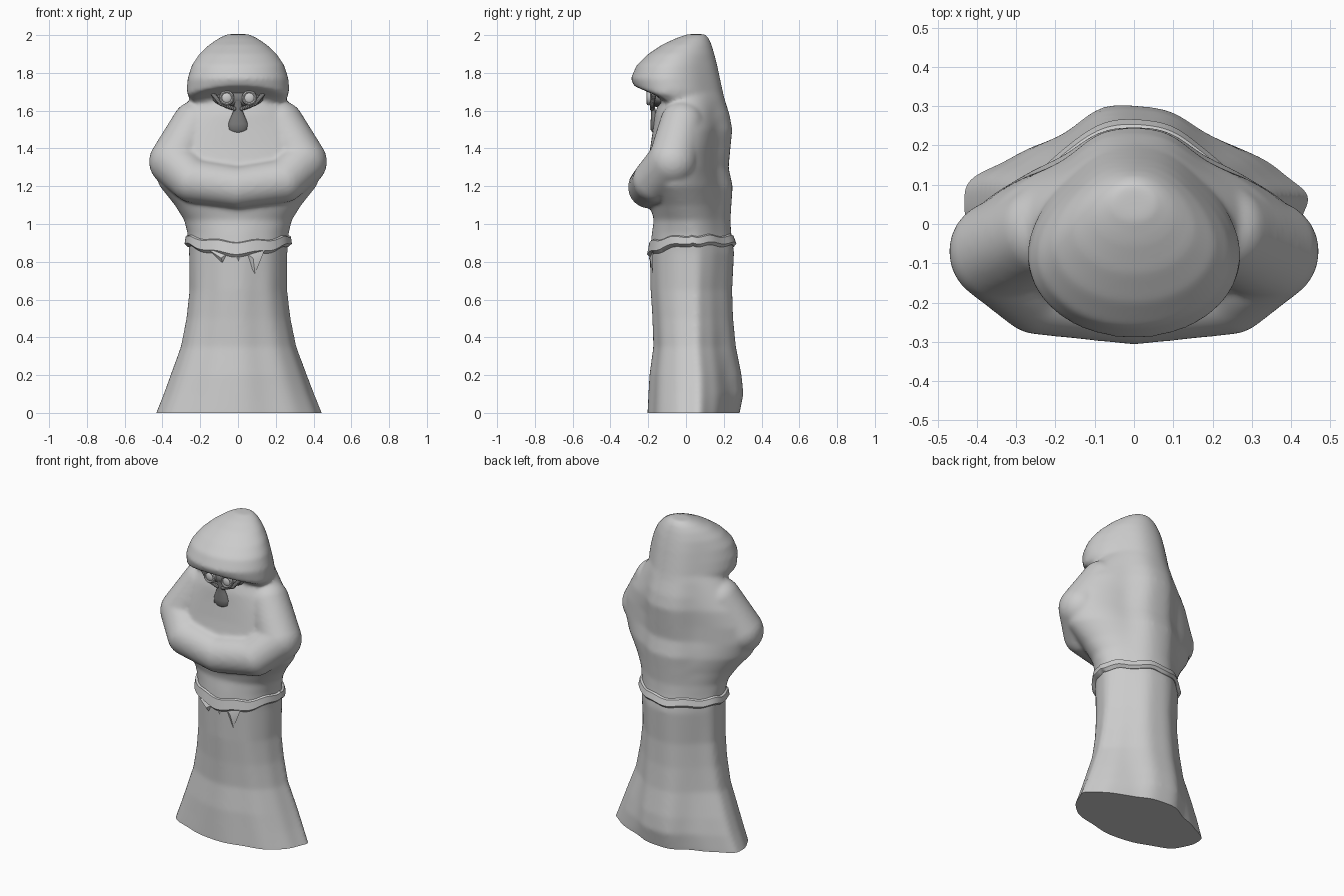
import bpy, bmesh, math
from mathutils import Vector

if "Cube" in bpy.data.objects:
    bpy.data.objects.remove(bpy.data.objects["Cube"])


def material(name, v):
    m = bpy.data.materials.new(name)
    m.diffuse_color = (v, v, v, 1)
    m.use_nodes = True
    m.node_tree.nodes["Principled BSDF"].inputs["Base Color"].default_value = m.diffuse_color
    return m


STONE = material("pale grey", 0.6)
DARK = material("dark grey", 0.2)
N = 96


def section(z, hw, yc, yf, yb, bump, fold, grow=0.0):
    """Closed ring: half ellipses front and back, back ridge and cloth folds."""
    pts = []
    for i in range(N):
        a = 2 * math.pi * i / N
        c, s = math.cos(a), math.sin(a)
        f = 1 + fold * (math.sin(7 * a + 0.6) + 0.5 * math.sin(12 * a))
        x = (hw + grow) * c * f
        if s < 0:
            y = yc + (yc - yf + grow) * s * f
        else:
            y = yc + (yb - bump - yc + grow) * s ** 1.1 * f
            y += bump * math.exp(-(x / 0.15) ** 4) * s
        pts.append(Vector((x, y, z)))
    return pts


def loft(bm, rings, closed=False):
    """Skin a list of rings; cap the ends, or join last to first when closed."""
    vs = [[bm.verts.new(p) for p in r] for r in rings]
    n = len(vs[0])
    for k in range(len(vs) if closed else len(vs) - 1):
        lo, hi = vs[k], vs[(k + 1) % len(vs)]
        for i in range(n):
            j = (i + 1) % n
            bm.faces.new((lo[i], lo[j], hi[j], hi[i]))
    if not closed:
        bm.faces.new(vs[0][::-1])
        bm.faces.new(vs[-1])


def finish(bm, name, mat, angle=40):
    bmesh.ops.recalc_face_normals(bm, faces=bm.faces[:])
    me = bpy.data.meshes.new(name)
    bm.to_mesh(me)
    bm.free()
    ob = bpy.data.objects.new(name, me)
    bpy.context.collection.objects.link(ob)
    me.materials.append(mat)
    bpy.ops.object.select_all(action='DESELECT')
    ob.select_set(True)
    bpy.context.view_layer.objects.active = ob
    bpy.ops.object.shade_smooth_by_angle(angle=math.radians(angle))
    return ob


def ball(bm, loc, scale):
    r = bmesh.ops.create_uvsphere(bm, u_segments=24, v_segments=14, radius=1)
    for v in r["verts"]:
        v.co = Vector(loc) + Vector([v.co[i] * scale[i] for i in range(3)])


def tube(bm, path):
    """Overlapping balls along (x, y, z, radius) points."""
    for p, q in zip(path, path[1:]):
        for k in range(9):
            t = k / 8
            x, y, z, r = [a + (b - a) * t for a, b in zip(p, q)]
            ball(bm, (x, y, z), (r, r, r))


# Skirt and torso: z, half width, widest y, front y, back y, back ridge, folds
BODY = [
    (-0.06, 0.46, 0.05, -0.20, 0.27, 0.05, 0.018),
    (0.00, 0.437, 0.05, -0.20, 0.285, 0.05, 0.018),
    (0.10, 0.397, 0.05, -0.195, 0.305, 0.06, 0.018),
    (0.20, 0.36, 0.05, -0.19, 0.295, 0.06, 0.016),
    (0.35, 0.305, 0.04, -0.17, 0.265, 0.05, 0.016),
    (0.50, 0.275, 0.04, -0.175, 0.25, 0.04, 0.014),
    (0.65, 0.258, 0.04, -0.185, 0.245, 0.04, 0.012),
    (0.85, 0.26, 0.04, -0.19, 0.255, 0.03, 0.008),
    (0.95, 0.268, 0.03, -0.18, 0.24, 0.03, 0.004),
    (1.02, 0.285, 0.01, -0.17, 0.235, 0.03, 0),
    (1.10, 0.335, -0.02, -0.19, 0.24, 0.04, 0),
    (1.20, 0.415, -0.06, -0.22, 0.247, 0.05, 0),
    (1.30, 0.45, -0.06, -0.21, 0.225, 0.05, 0),
    (1.40, 0.435, -0.05, -0.19, 0.235, 0.06, 0),
    (1.50, 0.38, -0.03, -0.175, 0.245, 0.06, 0),
    (1.58, 0.315, -0.01, -0.165, 0.23, 0.05, 0),
    (1.66, 0.255, 0.0, -0.14, 0.205, 0.03, 0),
    (1.74, 0.20, 0.0, -0.12, 0.185, 0.02, 0),
]
# Hood with overhanging brow
HOOD = [
    (1.63, 0.235, -0.04, -0.13, 0.20, 0.03, 0),
    (1.67, 0.262, -0.06, -0.17, 0.20, 0.03, 0),
    (1.71, 0.272, -0.08, -0.275, 0.193, 0.03, 0),
    (1.77, 0.267, -0.09, -0.292, 0.18, 0.03, 0),
    (1.84, 0.245, -0.08, -0.262, 0.165, 0.03, 0),
    (1.90, 0.205, -0.05, -0.20, 0.15, 0.02, 0),
    (1.95, 0.152, -0.01, -0.125, 0.135, 0.01, 0),
    (1.985, 0.10, 0.03, -0.05, 0.12, 0, 0),
    (2.005, 0.055, 0.055, 0.01, 0.10, 0, 0),
]


def at_height(z):
    for p, q in zip(BODY, BODY[1:]):
        if p[0] <= z <= q[0]:
            t = (z - p[0]) / (q[0] - p[0])
            return [a + (b - a) * t for a, b in zip(p, q)]


bm = bmesh.new()
loft(bm, [section(*k) for k in BODY])
rings = [section(*k) for k in HOOD]
for r in rings[:3]:                      # brow edge arches up over the face
    for p in r:
        if p.y < -0.1:
            p.z += 0.02 - 0.6 * min(abs(p.x), 0.26) ** 2
loft(bm, rings)
for s in (-1, 1):                        # folded arms in wide sleeves
    tube(bm, [(s * 0.23, -0.02, 1.53, 0.12), (s * 0.34, -0.07, 1.33, 0.132),
              (s * 0.24, -0.165, 1.23, 0.118), (0, -0.195, 1.195, 0.113)])
robe = finish(bm, "robe_source", STONE)

# Fuse the parts into one soft surface and cut the base flat
rm = robe.modifiers.new("fuse", 'REMESH')
rm.mode, rm.voxel_size = 'VOXEL', 0.011
sm = robe.modifiers.new("soften", 'SMOOTH')
sm.factor, sm.iterations = 0.5, 10
dg = bpy.context.evaluated_depsgraph_get()
bm = bmesh.new()
bm.from_mesh(robe.evaluated_get(dg).to_mesh())
bpy.data.objects.remove(robe)
cut = bmesh.ops.bisect_plane(bm, geom=bm.verts[:] + bm.edges[:] + bm.faces[:],
                             plane_co=(0, 0, 0), plane_no=(0, 0, -1), clear_outer=True)
rim = [e for e in cut["geom_cut"] if isinstance(e, bmesh.types.BMEdge)]
bmesh.ops.holes_fill(bm, edges=rim, sides=0)
finish(bm, "hooded_robe", STONE, 50)

# Belt: a band that dips towards the front
bm = bmesh.new()
rings = []
for z, grow in ((0.945, -0.01), (0.935, 0.012), (0.90, 0.02), (0.885, 0.004), (0.88, -0.02)):
    ring = section(*at_height(z), grow=grow)
    for i, p in enumerate(ring):
        front = max(0, -math.sin(2 * math.pi * i / N))
        drop = 0.03 if z > 0.92 else 0.055
        p.z -= drop * front ** 2 + 0.006 * math.sin(i * 0.55)
    rings.append(ring)
loft(bm, rings, closed=True)
finish(bm, "belt", STONE, 30)

# Loose cloth points hanging under the belt
bm = bmesh.new()
for x, w, tip in ((-0.09, 0.06, 0.79), (0.0, 0.06, 0.765), (0.08, 0.06, 0.735)):
    y = -0.178 + 0.5 * x * x
    corner = [(x - w, y, 0.86), (x + w, y, 0.86), (x + 0.01, y, tip), (x, y - 0.018, 0.82)]
    v = [bm.verts.new(c) for c in corner]
    for f in ((0, 2, 3), (2, 1, 3), (1, 0, 3), (0, 1, 2)):
        bm.faces.new([v[i] for i in f])
finish(bm, "belt_tails", STONE)

# Shadowed face inside the hood
bm = bmesh.new()
ball(bm, (0, -0.135, 1.665), (0.135, 0.055, 0.05))
finish(bm, "face", DARK)

# Goggle rims and lenses
for s, side in ((-1, "left"), (1, "right")):
    bm = bmesh.new()
    c = Vector((s * 0.06, -0.197, 1.668))
    ring = []
    for k in range(24):
        a = 2 * math.pi * k / 24
        d = Vector((math.cos(a), 0, math.sin(a)))
        ring.append([c + d * (0.032 + 0.008 * math.cos(b)) + Vector((0, 0.012 * math.sin(b), 0))
                     for b in (math.pi * j / 4 for j in range(8))])
    loft(bm, ring, closed=True)
    finish(bm, side + "_eye_rim", STONE)
    bm = bmesh.new()
    ball(bm, c, (0.028, 0.012, 0.028))
    finish(bm, side + "_eye", STONE)

# Long snout hanging from the face
bm = bmesh.new()
rings = []
for z, r, y in ((1.65, 0.018, -0.18), (1.60, 0.024, -0.172), (1.57, 0.036, -0.168),
                (1.53, 0.055, -0.16), (1.50, 0.055, -0.16), (1.485, 0.035, -0.16)):
    rings.append([(r * math.cos(a), y + 0.5 * r * math.sin(a), z)
                  for a in (math.pi * k / 10 for k in range(20))])
loft(bm, rings)
finish(bm, "snout", DARK)
# Cheek straps framing the snout
for s, side in ((-1, "left"), (1, "right")):
    bm = bmesh.new()
    tube(bm, [(s * 0.13, -0.17, 1.685, 0.012), (s * 0.09, -0.18, 1.635, 0.011),
              (s * 0.02, -0.18, 1.61, 0.011)])
    finish(bm, side + "_cheek_strap", DARK)
